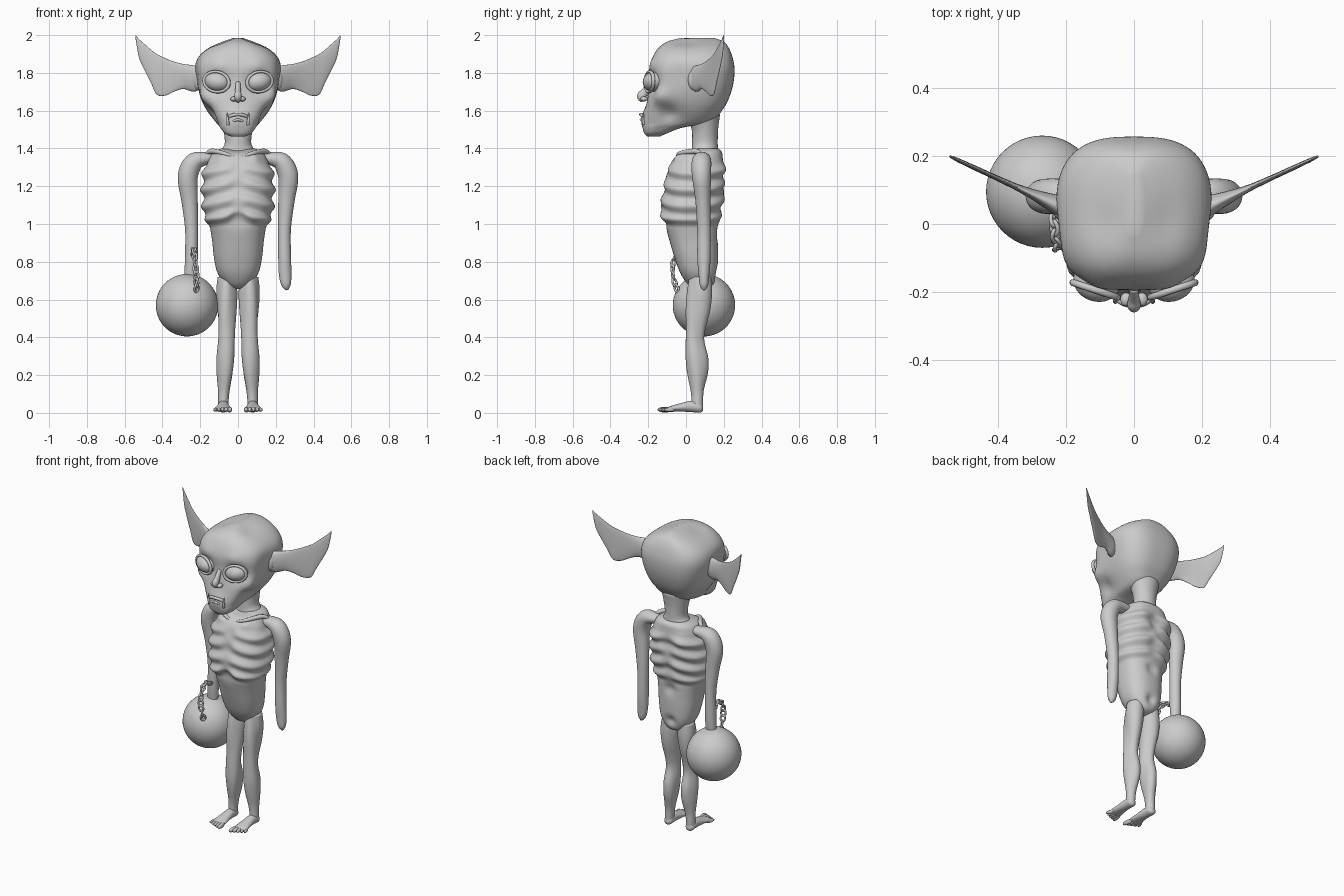
import bpy, bmesh, math
from mathutils import Vector, Matrix, Euler


def catmull(a, b, c, d, t):
    return [0.5 * (2*q + (r-p)*t + (2*p-5*q+4*r-s)*t*t + (3*q-p-3*r+s)*t**3)
            for p, q, r, s in zip(a, b, c, d)]


def smooth_path(pts, steps):
    out = []
    for i in range(len(pts) - 1):
        q = [pts[max(0, min(len(pts) - 1, i + k))] for k in (-1, 0, 1, 2)]
        out += [catmull(*q, j / steps) for j in range(steps)]
    return out + [list(pts[-1])]


def finish(name, bm):
    bmesh.ops.recalc_face_normals(bm, faces=bm.faces)
    me = bpy.data.meshes.new(name)
    bm.to_mesh(me)
    bm.free()
    for p in me.polygons:
        p.use_smooth = True
    ob = bpy.data.objects.new(name, me)
    bpy.context.collection.objects.link(ob)
    return ob


def signed_pow(v, e):
    return math.copysign(abs(v) ** e, v)


def loft(name, rings, side, fixed=None, power=2.0, seg=32, steps=5, deform=None, flip=1):
    """Skin rings (x, y, z, radius along side, other radius) into a closed body."""
    bm = bmesh.new()
    rings = smooth_path(rings, steps)
    side = Vector(side)
    rows = []
    for i, r in enumerate(rings):
        t = Vector(rings[min(i+1, len(rings)-1)][:3]) - Vector(rings[max(i-1, 0)][:3])
        other = Vector(fixed) if fixed else t.cross(side).normalized()
        row = []
        for k in range(seg):
            a = math.tau * k / seg
            u = signed_pow(math.cos(a), 2 / power) * max(r[3], .002)
            v = signed_pow(math.sin(a), 2 / power) * max(r[4], .002)
            co = Vector(r[:3]) + side * u + other * v
            if deform:
                co = deform(co)
            co.x *= flip
            row.append(bm.verts.new(co))
        rows.append(row)
    for a, b in zip(rows, rows[1:]):
        for k in range(seg):
            bm.faces.new((a[k], a[(k+1) % seg], b[(k+1) % seg], b[k]))
    bm.faces.new(rows[0])
    bm.faces.new(rows[-1])
    return finish(name, bm)


def ellipsoid(name, c, r, rot=(0, 0, 0), seg=24):
    bm = bmesh.new()
    m = Matrix.LocRotScale(Vector(c), Euler(rot), Vector(r))
    bmesh.ops.create_uvsphere(bm, u_segments=seg, v_segments=seg * 2 // 3, radius=1, matrix=m)
    return finish(name, bm)


def ring(name, m, major, minor, seg=20, tube=8):
    bm = bmesh.new()
    g = []
    for i in range(seg):
        a = math.tau * i / seg
        row = []
        for j in range(tube):
            b = math.tau * j / tube
            d = major + minor * math.cos(b)
            row.append(bm.verts.new(m @ Vector((d*math.cos(a), d*math.sin(a), minor*math.sin(b)))))
        g.append(row)
    for i in range(seg):
        for j in range(tube):
            u, v = (i+1) % seg, (j+1) % tube
            bm.faces.new((g[i][j], g[u][j], g[u][v], g[i][v]))
    return finish(name, bm)


def bumps(table):
    """Mirrored soft pushes: centre xyz, radius, push xyz."""
    def f(co):
        s = -1 if co.x < 0 else 1
        p = Vector((abs(co.x), co.y, co.z))
        d = Vector((0, 0, 0))
        for b in table:
            d += Vector(b[4:]) * math.exp(-((p - Vector(b[:3])).length / b[3]) ** 2)
        return co + Vector((d.x * s, d.y, d.z))
    return f


def z_rings(table):
    # z, half width, front y, back y -> loft rings
    return [(0, (f + b) / 2, z, w, (b - f) / 2) for z, w, f, b in table]


# Head: boxy skull tapering to a jutting chin; pushes for sockets, brows, cheekbones, hollows
loft("head", z_rings([
    (1.462, .035, -.205, -.14), (1.48, .07, -.22, -.10), (1.51, .095, -.228, -.02),
    (1.54, .12, -.228, .13), (1.60, .165, -.215, .19), (1.66, .195, -.205, .225),
    (1.74, .218, -.20, .25), (1.82, .23, -.195, .257), (1.88, .213, -.178, .247),
    (1.93, .16, -.148, .228), (1.965, .085, -.10, .20), (1.985, .025, -.03, .15)]),
    (1, 0, 0), (0, 1, 0), power=2.8, seg=72, deform=bumps([
        (.11, -.19, 1.75, .065, 0, .035, 0), (.10, -.19, 1.83, .05, 0, -.012, 0),
        (.17, -.13, 1.67, .05, .018, -.015, 0), (.15, -.10, 1.59, .055, -.03, .015, 0),
        (0, -.22, 1.57, .045, 0, -.014, 0), (.21, -.03, 1.80, .07, -.012, 0, 0),
        (.08, .0, 1.95, .06, 0, 0, -.008)]))
loft("neck", [(0, .10, 1.33, .11, .075), (0, .10, 1.39, .088, .07), (0, .10, 1.43, .07, .068),
              (0, .10, 1.50, .078, .07), (0, .09, 1.58, .10, .09)], (1, 0, 0), (0, 1, 0))

# Nose and downturned lips
loft("nose", [(0, -.19, 1.75, .012, .01), (0, -.218, 1.70, .016, .02),
              (0, -.236, 1.675, .02, .024), (0, -.225, 1.65, .012, .012)], (1, 0, 0))
loft("upper_lip", [(-.07, -.195, 1.54, .005, .005), (-.045, -.226, 1.57, .009, .009),
                   (0, -.239, 1.58, .009, .009), (.045, -.226, 1.57, .009, .009),
                   (.07, -.195, 1.54, .005, .005)], (0, 0, 1), (0, 1, 0), seg=12)
loft("lower_lip", [(-.045, -.22, 1.535, .004, .005), (0, -.235, 1.552, .008, .01),
                   (.045, -.22, 1.535, .004, .005)], (0, 0, 1), (0, 1, 0), seg=12)

# Torso: ribbed chest over a narrow belly
torso_soft = bumps([
    (0, -.13, 1.20, .04, 0, .014, 0), (0, -.11, 1.30, .03, 0, .012, 0),
    (0, -.14, 1.02, .045, 0, .02, .02), (.10, .20, 1.28, .06, 0, .018, 0),
    (0, .19, 1.25, .035, 0, -.02, 0), (0, .18, 1.1, .035, 0, -.02, 0),
    (0, .17, .95, .035, 0, -.015, 0), (.10, -.06, 1.36, .03, 0, -.015, .01),
    (0, .17, .74, .03, 0, -.02, 0), (0, .03, 1.39, .06, 0, .01, -.01)])


def torso_shape(co):
    h = co.z + .25 * abs(co.x)
    w = max(0, min(1, (co.z - .97) / .06, (1.34 - co.z) / .06)) * min(1, abs(co.x) / .05)
    k = 1 + .055 * w * math.sin(math.tau * (h - 1.03) / .088)
    return torso_soft(Vector((co.x * k, .04 + (co.y - .04) * k, co.z)))


loft("torso", z_rings([
    (.655, .02, .05, .10), (.68, .065, .01, .145), (.74, .108, -.03, .165),
    (.82, .127, -.06, .17), (.92, .138, -.09, .17), (.99, .152, -.112, .172),
    (1.04, .18, -.135, .185), (1.12, .187, -.13, .20), (1.20, .19, -.118, .20),
    (1.28, .182, -.10, .20), (1.34, .155, -.07, .195), (1.38, .13, -.03, .19),
    (1.40, .09, .03, .17)]),
    (1, 0, 0), (0, 1, 0), power=2.4, seg=72, steps=8, deform=torso_shape)


def leg_shape(co):
    a = math.atan2(co.y - .055, co.x - .065)
    k = 1 + .06 * math.sin(3 * a + co.z * 9) * min(1, co.z / .15)
    return Vector((.065 + (co.x - .065) * k, .055 + (co.y - .055) * k, co.z))


for s, tag in ((1, "left"), (-1, "right")):
    # Eye with lid rim, nostril, fang
    rot = Euler((0, -.18 * s, .32 * s))
    c = Vector((.11 * s, -.17, 1.753))
    ellipsoid("eye_" + tag, c, (.07, .058, .052), rot, 32)
    m = Matrix.LocRotScale(c + Vector((.004 * s, -.024, 0)), rot, Vector((1, 1, .76)))
    m = m @ Matrix.Rotation(math.pi / 2, 4, 'X')
    ring("eyelid_" + tag, m, .070, .010, 36)
    ellipsoid("nostril_" + tag, (.023 * s, -.222, 1.662), (.017, .02, .013))
    loft("fang_" + tag, [(.052, -.222, 1.525, .008, .008), (.055, -.228, 1.55, .007, .007),
                         (.057, -.226, 1.59, .002, .002)], (1, 0, 0), seg=12, flip=s)

    # Ear: thin blade sweeping out and back
    ear = [(.19, 1.83, 1.72, .04), (.235, 1.84, 1.70, .03), (.29, 1.847, 1.715, .018),
           (.34, 1.86, 1.70, .011), (.385, 1.878, 1.68, .009), (.43, 1.90, 1.685, .008),
           (.46, 1.922, 1.745, .008), (.50, 1.957, 1.825, .007), (.525, 1.98, 1.885, .006),
           (.543, 2.0, 1.985, .003)]
    loft("ear_" + tag, [(x, .06 + (x - .24) * .46, (t + b) / 2, th, (t - b) / 2)
                        for x, t, b, th in ear], (0, 1, 0), (0, 0, 1), flip=s)
    ellipsoid("ear_root_" + tag, (.213 * s, .04, 1.765), (.025, .03, .055))

    # Arm: rounded shoulder, thin forearm, paddle hand
    loft("arm_" + tag, [
        (.12, .09, 1.345, .035, .025), (.18, .085, 1.345, .045, .036),
        (.235, .082, 1.325, .052, .05), (.266, .082, 1.25, .05, .053),
        (.256, .09, 1.12, .04, .043), (.246, .095, .97, .036, .034),
        (.247, .095, .82, .035, .034), (.25, .095, .73, .028, .033),
        (.255, .095, .675, .022, .024), (.26, .095, .65, .006, .006)],
        (0, 1, 0), seg=28, flip=s)
    loft("collarbone_" + tag, [(.02, -.045, 1.355, .008, .008), (.08, -.03, 1.375, .012, .012),
                               (.14, .05, 1.385, .014, .014), (.17, .08, 1.37, .01, .01)],
         (0, 0, 1), seg=12, flip=s)

    # Leg: sinewy thigh and calf
    loft("leg_" + tag, [
        (.06, .08, .72, .045, .06), (.06, .075, .64, .053, .068), (.06, .065, .55, .05, .066),
        (.06, .05, .45, .043, .053), (.062, .045, .38, .042, .05), (.066, .055, .29, .046, .06),
        (.069, .06, .21, .042, .055), (.074, .06, .12, .03, .036), (.077, .06, .06, .027, .031),
        (.078, .06, .02, .027, .03)],
        (1, 0, 0), (0, 1, 0), seg=36, deform=leg_shape, flip=s)

    # Foot and toes
    loft("foot_" + tag, [
        (.078, .09, .024, .012, .012), (.078, .075, .028, .027, .026), (.078, .03, .034, .03, .03),
        (.078, -.03, .029, .036, .022), (.079, -.075, .022, .043, .016), (.079, -.10, .019, .038, .01)],
        (1, 0, 0), (0, 0, 1), flip=s)
    for i in range(5):
        ellipsoid(f"toe_{tag}_{i + 1}", ((.044 + .0185 * i) * s, -.112 + .007 * i, .017),
                  (.013 - .001 * i, .04 - .002 * i, .015 - .001 * i), (0, 0, (.1 * i - .1) * s), 12)

# Ball on a short chain
ellipsoid("ball", (-.27, .095, .57), (.165, .165, .165), seg=48)
chain = smooth_path([(-.235, .05, .84), (-.235, 0, .865), (-.23, -.045, .84),
                     (-.225, -.07, .78), (-.22, -.066, .71), (-.22, -.045, .645)], 2)
for i in range(len(chain) - 1):
    a, b = Vector(chain[i]), Vector(chain[i + 1])
    q = (b - a).to_track_quat('X', 'Z').to_matrix().to_4x4()
    m = Matrix.Translation((a + b) / 2) @ q @ Matrix.Rotation(.8 + math.pi / 2 * (i % 2), 4, 'X')
    ring(f"chain_link_{i + 1}", m @ Matrix.Diagonal((1.45, 1, 1, 1)), .0135, .006)
